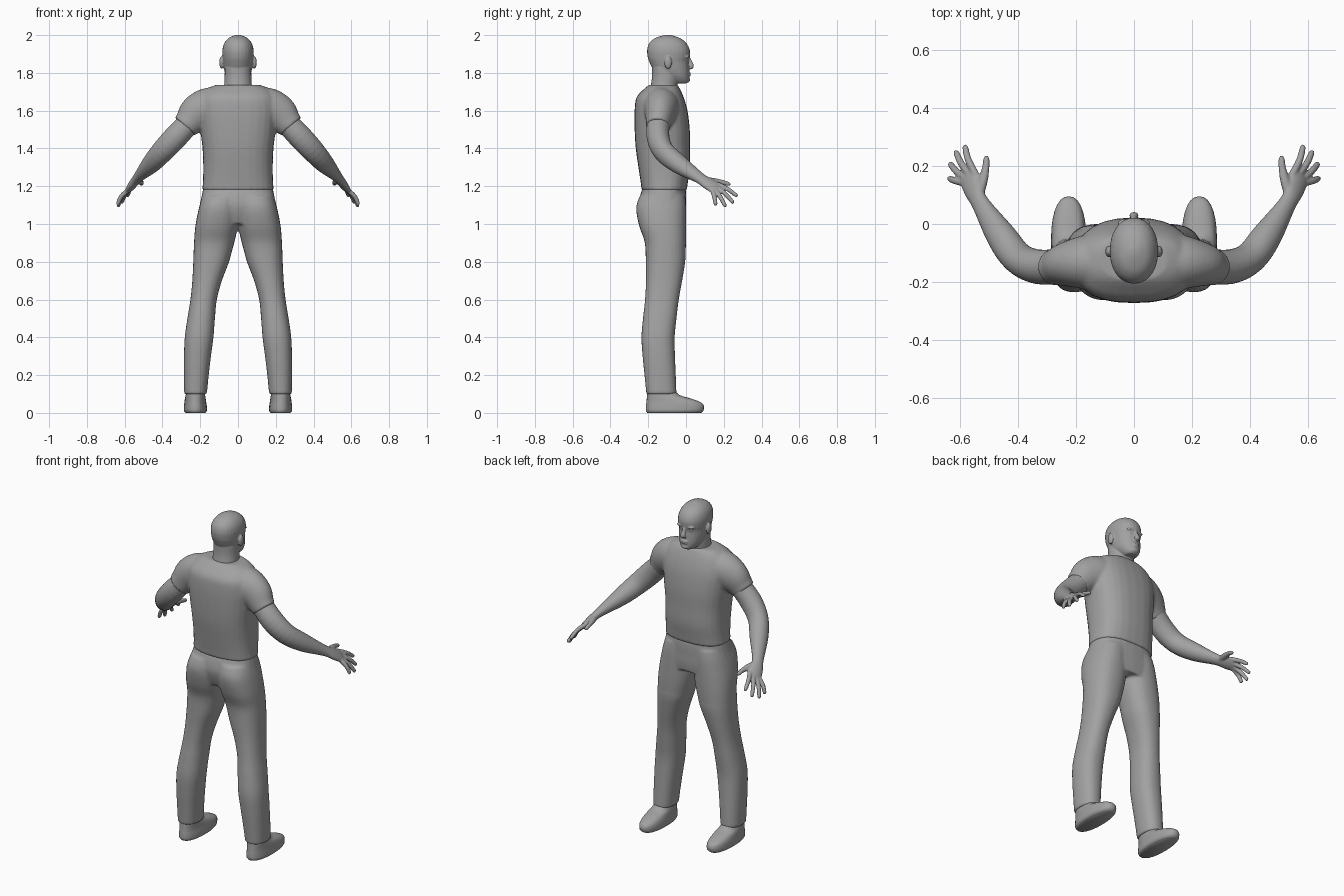
import bpy, bmesh, math
from mathutils import Vector

mat = bpy.data.materials.new("plain grey")
mat.diffuse_color = (0.36, 0.36, 0.36, 1)
N = 28


def dense(rows, k=4):
    """Catmull-Rom interpolation of a list of equal-length tuples."""
    out = []
    for i in range(len(rows) - 1):
        a, b, c, d = (rows[max(0, min(len(rows) - 1, j))] for j in (i - 1, i, i + 1, i + 2))
        for s in range(k):
            t = s / k
            out.append([0.5 * (2 * q + (r - p) * t + (2 * p - 5 * q + 4 * r - w) * t * t
                               + (3 * q - p - 3 * r + w) * t ** 3)
                        for p, q, r, w in zip(a, b, c, d)])
    return out + [list(rows[-1])]


def skin(bm, rings):
    vs = [[bm.verts.new(p) for p in ring] for ring in rings]
    faces = [bm.faces.new(vs[0][::-1]), bm.faces.new(vs[-1])]
    for a, b in zip(vs, vs[1:]):
        for i in range(N):
            j = (i + 1) % N
            faces.append(bm.faces.new((a[i], a[j], b[j], b[i])))
    bmesh.ops.recalc_face_normals(bm, faces=faces)


def column(bm, rows, e=2.4):
    """Loft upward through rows of (z, x0, x1, y_back, y_front)."""
    rings = []
    for z, x0, x1, y0, y1 in dense(rows):
        ring = []
        for i in range(N):
            a = math.tau * i / N
            c, s = math.cos(a), math.sin(a)
            ring.append(((x0 + x1) / 2 + (x1 - x0) / 2 * math.copysign(abs(c) ** (2 / e), c),
                         (y0 + y1) / 2 + (y1 - y0) / 2 * math.copysign(abs(s) ** (2 / e), s), z))
        rings.append(ring)
    skin(bm, rings)


def tube(bm, rows, ref):
    """Loft along rows of (x, y, z, radius along ref, radius across)."""
    rows = dense(rows)
    pts = [Vector(r[:3]) for r in rows]
    rings = []
    for i, r in enumerate(rows):
        t = (pts[min(i + 1, len(pts) - 1)] - pts[max(i - 1, 0)]).normalized()
        u = (ref - t * ref.dot(t)).normalized()
        v = t.cross(u)
        rings.append([pts[i] + u * r[3] * math.cos(math.tau * k / N)
                      + v * r[4] * math.sin(math.tau * k / N) for k in range(N)])
    skin(bm, rings)


def ball(bm, pos, size):
    g = bmesh.ops.create_uvsphere(bm, u_segments=20, v_segments=12, radius=1)["verts"]
    bmesh.ops.scale(bm, vec=size, verts=g)
    bmesh.ops.translate(bm, vec=pos, verts=g)


def finish(name, bm, voxel, smooth, mirror=False):
    if mirror:
        geo = bm.verts[:] + bm.edges[:] + bm.faces[:]
        new = bmesh.ops.duplicate(bm, geom=geo)["geom"]
        nv = [g for g in new if isinstance(g, bmesh.types.BMVert)]
        nf = [g for g in new if isinstance(g, bmesh.types.BMFace)]
        bmesh.ops.scale(bm, vec=(-1, 1, 1), verts=nv)
        bmesh.ops.reverse_faces(bm, faces=nf)
    me = bpy.data.meshes.new(name)
    bm.to_mesh(me)
    bm.free()
    me.materials.append(mat)
    me.polygons.foreach_set("use_smooth", [True] * len(me.polygons))
    ob = bpy.data.objects.new(name, me)
    bpy.context.collection.objects.link(ob)
    if voxel:
        m = ob.modifiers.new("union", "REMESH")
        m.mode = "VOXEL"
        m.voxel_size = voxel
        m.use_smooth_shade = True
        s = ob.modifiers.new("soften", "SMOOTH")
        s.factor = 0.5
        s.iterations = smooth
    return ob


# head with neck, nose, ears, brow, lips and eyes
bm = bmesh.new()
column(bm, [(z, -w, w, b, f) for z, w, b, f in (
    (1.745, .032, -.07, .005), (1.757, .046, -.10, .017), (1.785, .064, -.14, .019),
    (1.82, .074, -.175, .017), (1.86, .079, -.195, .014), (1.885, .082, -.203, .02),
    (1.92, .083, -.206, .02), (1.955, .074, -.196, .004), (1.982, .053, -.168, -.027),
    (1.996, .026, -.13, -.065), (2.001, .008, -.105, -.085))], 2.15)
column(bm, [(1.68, -.085, .085, -.2, -.04), (1.73, -.074, .074, -.187, -.045),
            (1.78, -.071, .071, -.18, -.04), (1.83, -.07, .07, -.18, -.05)], 2.1)
X = Vector((1, 0, 0))
tube(bm, [(0, .012, 1.883, .008, .008), (0, .022, 1.86, .01, .009),
          (0, .03, 1.835, .016, .012), (0, .02, 1.824, .012, .006)], X)
for s in (-1, 1):
    ball(bm, (.087 * s, -.095, 1.855), (.012, .02, .034))
    ball(bm, (.032 * s, .004, 1.885), (.024, .014, .008))
    ball(bm, (.031 * s, -.002, 1.866), (.014, .012, .008))
ball(bm, (0, .016, 1.798), (.025, .01, .006))
ball(bm, (0, .015, 1.788), (.022, .01, .006))
ball(bm, (0, .009, 1.763), (.024, .014, .012))
finish("head", bm, .004, 3)

# shirt body and short sleeves
S = Vector((.69, -.425, -.585))
bm = bmesh.new()
tube(bm, [(.09, -.13, 1.615, .10, .11), (.16, -.132, 1.61, .095, .11),
          (.22, -.138, 1.58, .08, .1), (.262, -.147, 1.537, .066, .077),
          (.282, -.15, 1.515, .062, .07)], Vector((0, 1, 0)))
sleeves = finish("sleeves", bm, 0, 0, True)
bm = bmesh.new()
bm.from_mesh(sleeves.data)
bpy.data.objects.remove(sleeves)
column(bm, [(z, -w, w, b, f) for z, w, b, f in (
    (1.178, .19, -.235, .004), (1.22, .186, -.24, .01), (1.3, .184, -.252, .021),
    (1.4, .188, -.266, .021), (1.5, .2, -.272, .02), (1.6, .21, -.272, .008),
    (1.67, .2, -.262, -.012), (1.715, .165, -.222, -.032), (1.737, .115, -.195, -.045))], 2.5)
finish("shirt", bm, .008, 5)

# trousers: hips and two legs
bm = bmesh.new()
column(bm, [(.8, .047, .237, -.213, -.004), (.9, .02, .233, -.218, 0),
            (.98, .002, .227, -.245, .001), (1.05, -.005, .215, -.261, .001),
            (1.1, -.005, .203, -.262, 0), (1.15, -.02, .188, -.245, -.004)], 2.3)
column(bm, [(.098, .165, .285, -.21, -.05), (.2, .155, .286, -.22, -.054),
            (.3, .143, .286, -.23, -.058), (.4, .13, .282, -.236, -.06),
            (.5, .122, .268, -.228, -.05), (.6, .112, .252, -.217, -.038),
            (.7, .085, .242, -.212, -.02), (.8, .047, .237, -.213, -.004),
            (.85, .034, .235, -.214, -.002)], 2.3)
legs = finish("legs", bm, 0, 0, True)
bm = bmesh.new()
bm.from_mesh(legs.data)
bpy.data.objects.remove(legs)
column(bm, [(1.0, -.19, .19, -.22, -.004), (1.05, -.21, .21, -.24, .001),
            (1.1, -.203, .203, -.25, .001), (1.15, -.192, .192, -.243, .001),
            (1.192, -.184, .184, -.23, -.002)], 2.5)
finish("trousers", bm, .008, 4)

# bare arms with hands
bm = bmesh.new()
tube(bm, [(.25, -.145, 1.545, .06, .06), (.33, -.148, 1.46, .06, .064),
          (.4, -.118, 1.385, .055, .06), (.46, -.04, 1.318, .052, .05),
          (.53, .07, 1.245, .033, .026), (.552, .115, 1.216, .039, .022),
          (.569, .157, 1.19, .042, .017), (.576, .172, 1.18, .038, .011)], S)
knuckle = Vector((.567, .155, 1.192))
tips = [(.586, .272, 1.148), (.618, .252, 1.112), (.638, .21, 1.092), (.64, .158, 1.1)]
for off, tip in zip((-.031, -.011, .01, .03), tips):
    a, b = knuckle + S * off, Vector(tip)
    mid = a.lerp(b, .5) + Vector((.006, 0, .006))
    tube(bm, [(*a, .013, .013), (*mid, .012, .012), (*a.lerp(b, .93), .01, .01),
              (*b, .004, .004)], S)
tube(bm, [(.54, .09, 1.232, .018, .018), (.522, .15, 1.226, .018, .016),
          (.512, .195, 1.22, .013, .012), (.51, .225, 1.212, .011, .01),
          (.509, .236, 1.209, .004, .004)], S)
finish("arms", bm, .0045, 3, True)

# shoes
bm = bmesh.new()
column(bm, [(0, .172, .278, -.205, .08), (.012, .165, .286, -.212, .092),
            (.035, .165, .286, -.212, .095), (.055, .168, .284, -.21, .08),
            (.075, .171, .281, -.208, .03), (.095, .174, .277, -.206, -.035),
            (.13, .178, .272, -.204, -.065)], 2.3)
finish("shoes", bm, 0, 0, True)
